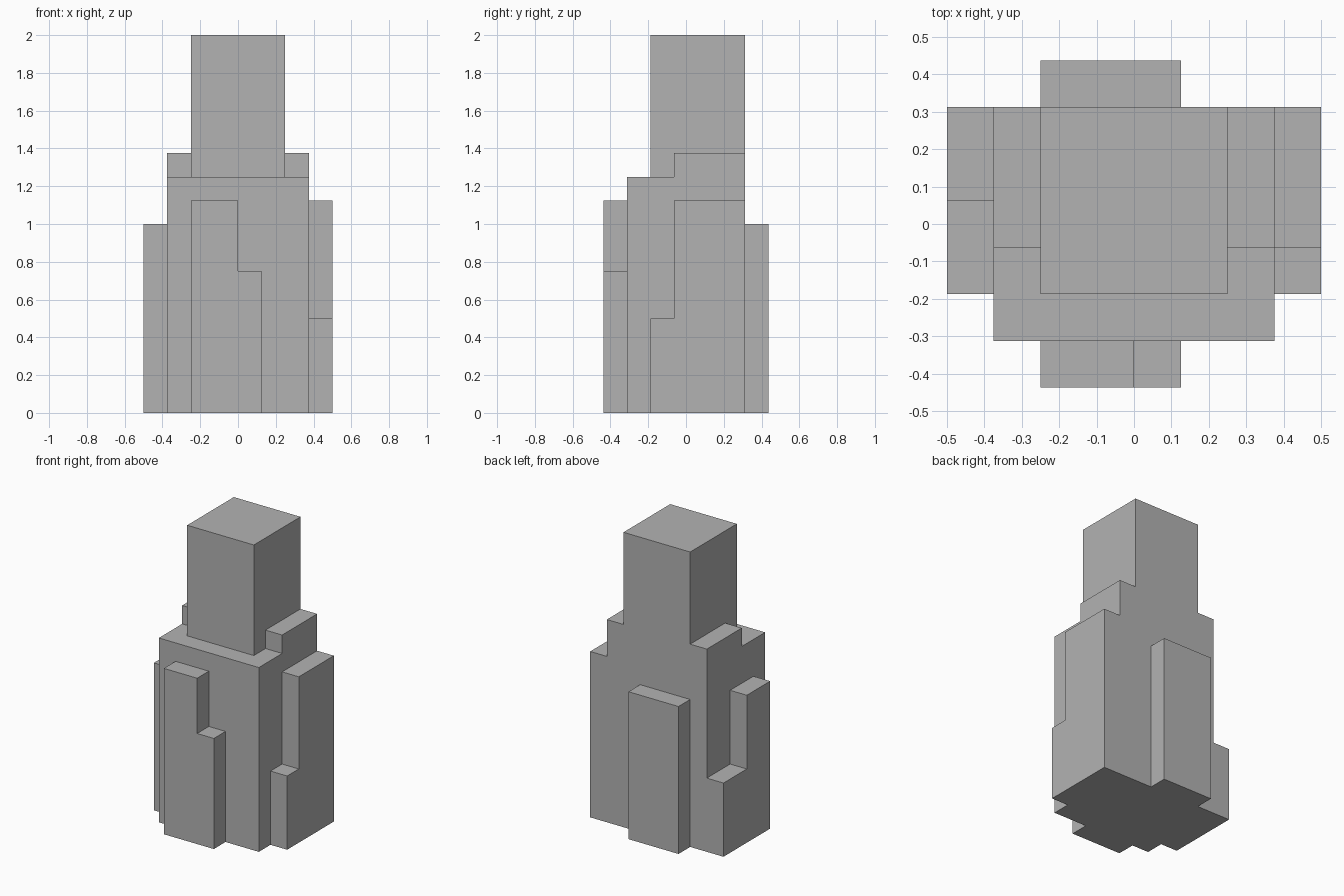
import bpy
import bmesh
from mathutils import Vector

cube = bpy.data.objects.get("Cube")
if cube:
    bpy.data.objects.remove(cube, do_unlink=True)

# Everything sits on a grid of eighth-unit steps
U = 0.125

stone = bpy.data.materials.new("stone_grey")
stone.use_nodes = True
grey = (0.45, 0.45, 0.45, 1)
stone.diffuse_color = grey
stone.node_tree.nodes["Principled BSDF"].inputs["Base Color"].default_value = grey


def prism(name, profile, axis, start, depth):
    """Extrude an upright (across, height) profile along x or y, in grid steps."""
    bm = bmesh.new()
    if axis == "x":
        points = [Vector((start, a, h)) for a, h in profile]
        push = Vector((depth, 0, 0))
    else:
        points = [Vector((a, start, h)) for a, h in profile]
        push = Vector((0, depth, 0))
    face = bm.faces.new([bm.verts.new(p * U) for p in points])
    extruded = bmesh.ops.extrude_face_region(bm, geom=[face], use_keep_orig=True)
    verts = [g for g in extruded["geom"] if isinstance(g, bmesh.types.BMVert)]
    bmesh.ops.translate(bm, verts=verts, vec=push * U)
    bmesh.ops.recalc_face_normals(bm, faces=bm.faces[:])
    mesh = bpy.data.meshes.new(name)
    bm.to_mesh(mesh)
    bm.free()
    mesh.materials.append(stone)
    obj = bpy.data.objects.new(name, mesh)
    bpy.context.collection.objects.link(obj)
    return obj


def rect(a, b, low, high):
    return [(a, low), (b, low), (b, high), (a, high)]


def step(a, mid, b, first, second):
    """Two-level outline, first height from a to mid, second from mid to b."""
    return [(a, 0), (b, 0), (b, second), (mid, second), (mid, first), (a, first)]


# Core: broad body, tall tower and a shoulder on either side
prism("body", rect(-3, 3, 0, 10), "y", -2.5, 5)
prism("tower", rect(-2, 2, 10, 16), "y", -1.5, 4)
for name, x in (("right_shoulder", -3), ("left_shoulder", 2)):
    prism(name, rect(x, x + 1, 10, 11), "y", -0.5, 3)

# Stepped buttresses on the four sides
prism("front_buttress", step(-2, 0, 1, 9, 6), "y", -3.5, 1)
prism("back_buttress", rect(-2, 1, 0, 8), "y", 2.5, 1)
prism("left_buttress", step(-1.5, -0.5, 2.5, 4, 9), "x", 3, 1)
prism("right_buttress", step(-1.5, 0.5, 2.5, 8, 4), "x", -4, 1)
